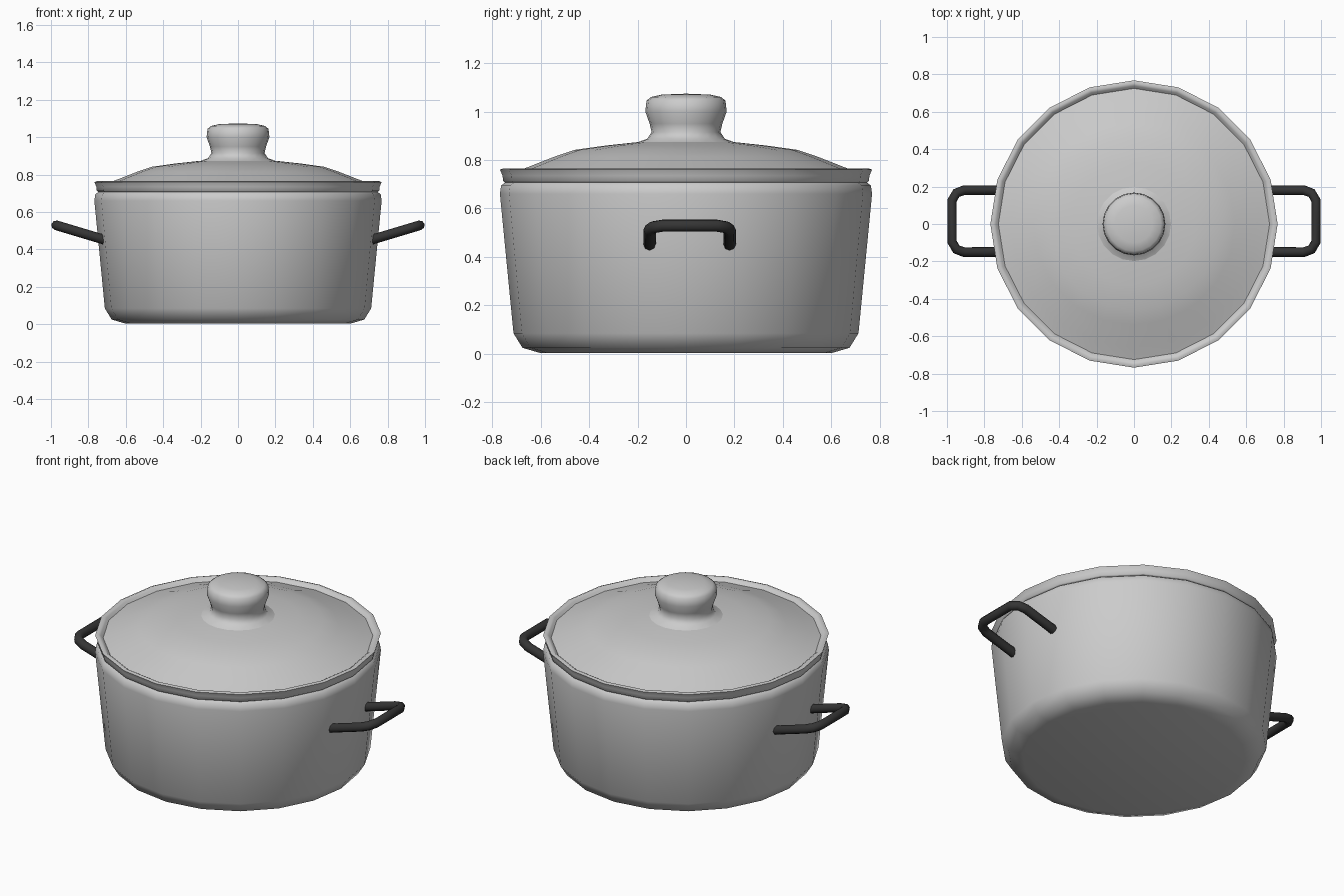
import bpy, bmesh
from math import radians, pi, sin, cos

if "Cube" in bpy.data.objects:
    bpy.data.objects.remove(bpy.data.objects["Cube"])

SIDES = 20


def finish(obj, angle=55):
    bpy.ops.object.select_all(action='DESELECT')
    obj.select_set(True)
    bpy.context.view_layer.objects.active = obj
    bpy.ops.object.shade_smooth_by_angle(angle=radians(angle))


def lathe(name, profile, angle=55):
    """Revolve an (r, z) profile around the z axis; r = 0 becomes a pole."""
    bm = bmesh.new()
    rings = []
    for r, z in profile:
        if r == 0:
            rings.append([bm.verts.new((0, 0, z))] * SIDES)
        else:
            rings.append([bm.verts.new((r * cos(2 * pi * i / SIDES),
                                        r * sin(2 * pi * i / SIDES), z))
                          for i in range(SIDES)])
    for a, b in zip(rings, rings[1:]):
        for i in range(SIDES):
            j = (i + 1) % SIDES
            quad = list(dict.fromkeys((a[i], a[j], b[j], b[i])))
            bm.faces.new(quad)
    bmesh.ops.recalc_face_normals(bm, faces=bm.faces)
    mesh = bpy.data.meshes.new(name)
    bm.to_mesh(mesh)
    bm.free()
    obj = bpy.data.objects.new(name, mesh)
    bpy.context.collection.objects.link(obj)
    finish(obj, angle)
    return obj


# Hollow pot with rounded foot and rolled rim
lathe("pot_body", [
    (0, 0.003), (0.60, 0.003), (0.675, 0.025), (0.712, 0.085),
    (0.768, 0.66), (0.763, 0.695), (0.745, 0.708), (0.73, 0.695),
    (0.728, 0.66), (0.685, 0.09), (0.66, 0.04), (0.60, 0.025), (0, 0.025)])

# Thin domed lid with a raised lip
lathe("lid", [
    (0, 0.885), (0.20, 0.874), (0.33, 0.86), (0.46, 0.842), (0.54, 0.815),
    (0.66, 0.768), (0.725, 0.745), (0.738, 0.758), (0.752, 0.766),
    (0.768, 0.76), (0.757, 0.735), (0.755, 0.713), (0.745, 0.706),
    (0.71, 0.71), (0.65, 0.75), (0.53, 0.797), (0.45, 0.823),
    (0.20, 0.855), (0, 0.865)])

# Flared knob
lathe("lid_knob", [
    (0, 0.86), (0.215, 0.868), (0.16, 0.888), (0.142, 0.915), (0.15, 0.95),
    (0.168, 1.00), (0.163, 1.045), (0.145, 1.06), (0.10, 1.07), (0, 1.074)])

# Bent tube handles, one on each side
dark = bpy.data.materials.new("dark_handle")
dark.diffuse_color = (0.035, 0.035, 0.035, 1)
dark.use_nodes = True
dark.node_tree.nodes["Principled BSDF"].inputs["Base Color"].default_value = dark.diffuse_color
half_path = [(0.715, 0.165), (0.91, 0.165), (0.95, 0.15), (0.973, 0.11)]
path = half_path + [(x, -y) for x, y in reversed(half_path)]

for side, name in ((1, "right_handle"), (-1, "left_handle")):
    curve = bpy.data.curves.new(name, 'CURVE')
    curve.dimensions = '3D'
    curve.bevel_depth = 0.026
    curve.bevel_resolution = 2
    curve.use_fill_caps = True
    spline = curve.splines.new('POLY')
    spline.points.add(len(path) - 1)
    for p, (x, y) in zip(spline.points, path):
        z = 0.452 + (x - 0.715) * 0.30
        p.co = (side * x, y + 0.015, z, 1)
    handle = bpy.data.objects.new(name, curve)
    bpy.context.collection.objects.link(handle)
    bpy.ops.object.select_all(action='DESELECT')
    handle.select_set(True)
    bpy.context.view_layer.objects.active = handle
    bpy.ops.object.convert(target='MESH')
    handle = bpy.context.view_layer.objects.active
    handle.name = name
    handle.data.materials.clear()
    handle.data.materials.append(dark)
    finish(handle, 50)
